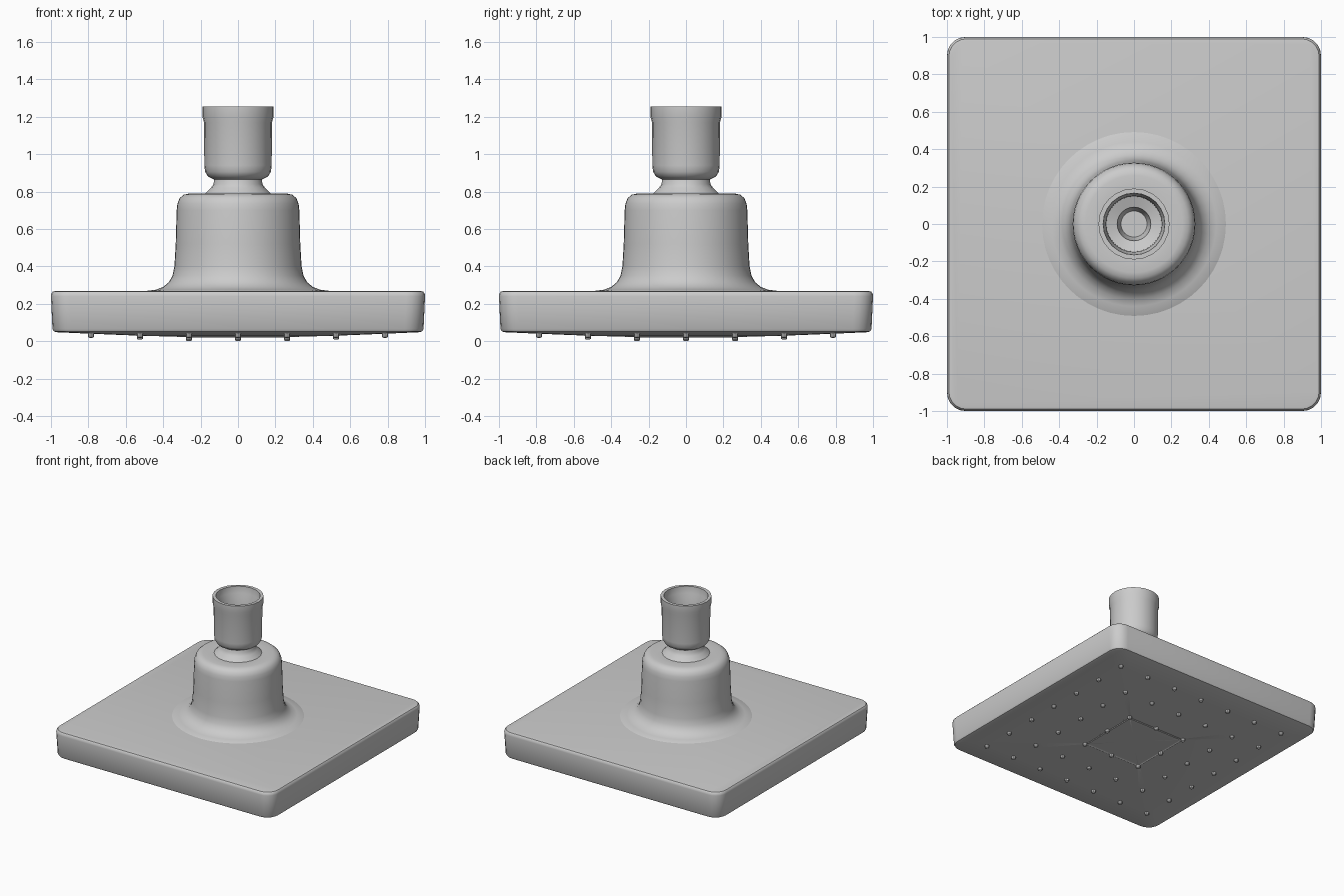
import bpy, bmesh, math

if "Cube" in bpy.data.objects:
    bpy.data.objects.remove(bpy.data.objects["Cube"])

def finish(bm, name, angle=35):
    bmesh.ops.recalc_face_normals(bm, faces=bm.faces)
    me = bpy.data.meshes.new(name)
    bm.to_mesh(me)
    bm.free()
    ob = bpy.data.objects.new(name, me)
    bpy.context.collection.objects.link(ob)
    bpy.ops.object.select_all(action='DESELECT')
    ob.select_set(True)
    bpy.context.view_layer.objects.active = ob
    bpy.ops.object.shade_smooth_by_angle(angle=math.radians(angle))
    return ob

def loft(bm, rings, cap_start=True, cap_end=True):
    loops = [[bm.verts.new(p) for p in ring] for ring in rings]
    n = len(loops[0])
    for a, b in zip(loops, loops[1:]):
        for i in range(n):
            j = (i + 1) % n
            bm.faces.new((a[i], a[j], b[j], b[i]))
    if cap_start:
        bm.faces.new(loops[0])
    if cap_end:
        bm.faces.new(loops[-1])

def circle(r, z, n, cx=0, cy=0):
    return [(cx + r * math.cos(2 * math.pi * i / n),
             cy + r * math.sin(2 * math.pi * i / n), z) for i in range(n)]

def rounded_square(half, radius, z, seg=5):
    pts = []
    for k, (sx, sy) in enumerate([(1, 1), (-1, 1), (-1, -1), (1, -1)]):
        for i in range(seg + 1):
            a = math.pi / 2 * (k + i / seg)
            pts.append((sx * (half - radius) + radius * math.cos(a),
                        sy * (half - radius) + radius * math.sin(a), z))
    return pts

def lathe(name, profile, n, angle=35):
    bm = bmesh.new()
    loft(bm, [circle(r, z, n) for r, z in profile])
    return finish(bm, name, angle)

# square spray plate with softened rims and shallow domed underside
plate = [(0.975, 0.08, 0.268), (0.99, 0.095, 0.265), (0.998, 0.10, 0.255),
         (1.0, 0.10, 0.24), (0.992, 0.10, 0.065), (0.985, 0.095, 0.053),
         (0.97, 0.09, 0.048), (0.79, 0.08, 0.040), (0.52, 0.06, 0.029),
         (0.265, 0.01, 0.022), (0.26, 0.01, 0.026), (0.25, 0.01, 0.026),
         (0.245, 0.01, 0.021), (0.1, 0.01, 0.019)]
bm = bmesh.new()
loft(bm, [rounded_square(*p) for p in plate])
finish(bm, "spray_plate")

# grid of small nozzles, leaving the centre clear
base_z = [0.0, 0.026, 0.033, 0.045]
tip_z = [0.0, 0.0, 0.008, 0.018]
bm = bmesh.new()
for ix in range(-3, 4):
    for iy in range(-3, 4):
        ring = max(abs(ix), abs(iy))
        if ring == 0:
            continue
        x, y = ix * 0.262, iy * 0.262
        b, t = base_z[ring], tip_z[ring]
        loft(bm, [circle(0.018, b, 8, x, y), circle(0.015, t + 0.004, 8, x, y),
                  circle(0.008, t, 8, x, y)])
finish(bm, "spray_nozzles")

# flared round housing
lathe("swivel_housing", [
    (0.50, 0.262), (0.49, 0.269), (0.44, 0.275), (0.40, 0.29), (0.37, 0.315),
    (0.35, 0.35), (0.34, 0.40), (0.333, 0.52), (0.328, 0.70), (0.324, 0.735),
    (0.312, 0.765), (0.29, 0.783), (0.26, 0.79), (0.20, 0.787)], 48)

# ball joint neck
lathe("ball_neck", [(0.19, 0.775), (0.17, 0.795), (0.145, 0.82), (0.13, 0.84),
                    (0.128, 0.89)], 20)

# hollow threaded-pipe connector
lathe("pipe_connector", [
    (0.10, 0.862), (0.13, 0.865), (0.16, 0.88), (0.176, 0.905), (0.18, 0.94),
    (0.182, 1.17), (0.19, 1.20), (0.19, 1.255), (0.165, 1.255), (0.162, 1.20),
    (0.15, 1.17), (0.148, 1.02), (0.09, 1.0), (0.085, 0.97), (0.07, 0.92)], 24)
